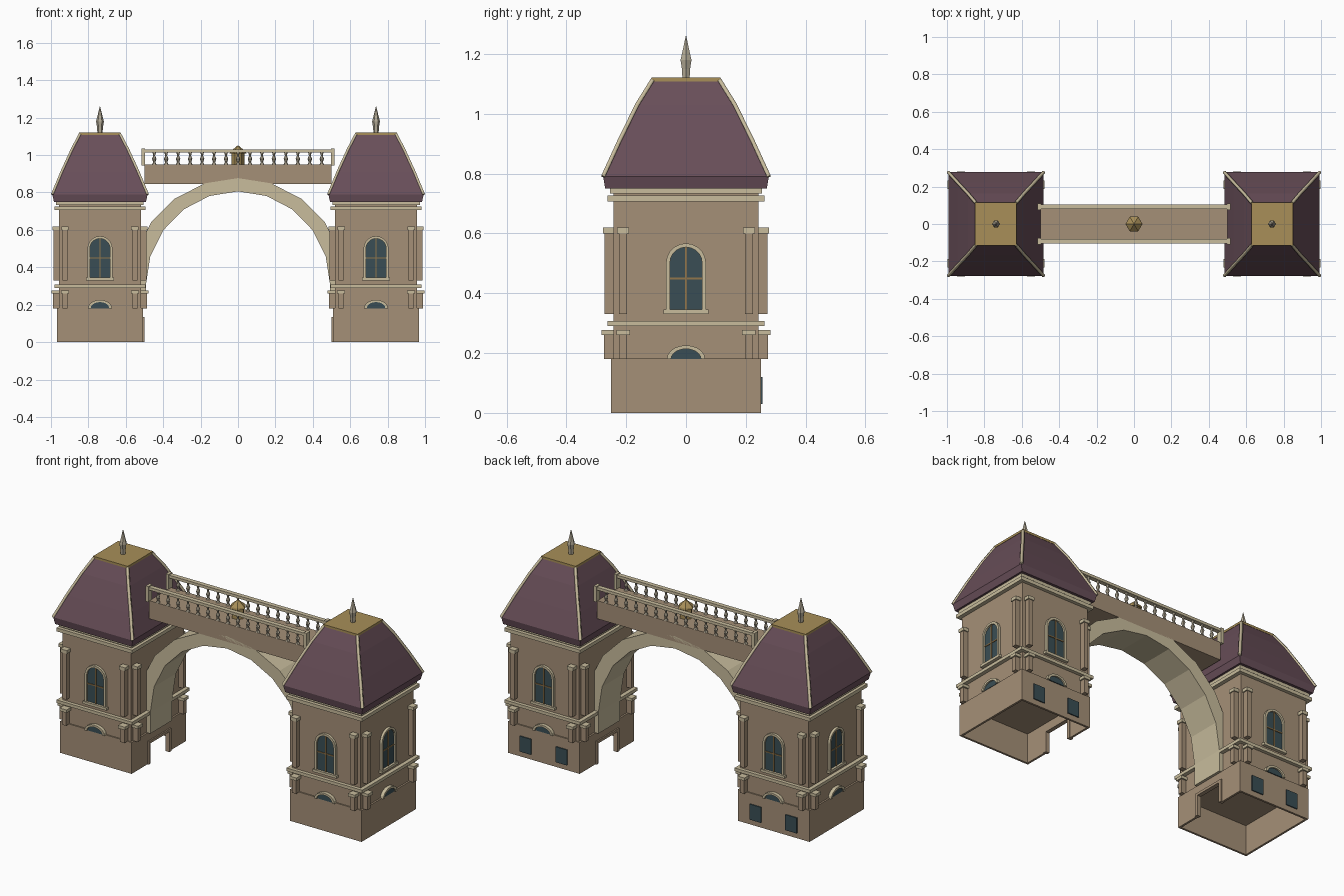
import bpy, bmesh
from math import sin, cos, pi, radians
from mathutils import Matrix, Vector

if "Cube" in bpy.data.objects:
    bpy.data.objects.remove(bpy.data.objects["Cube"], do_unlink=True)


def material(name, rgb):
    m = bpy.data.materials.new(name)
    m.use_nodes = True
    m.diffuse_color = (*rgb, 1)
    m.node_tree.nodes["Principled BSDF"].inputs["Base Color"].default_value = (*rgb, 1)
    return m


WALL = material("tan stone", (.376, .279, .185))
CREAM = material("cream stone", (.578, .503, .335))
ROOF = material("plum slate", (.138, .076, .098))
GOLD = material("gold", (.392, .275, .098))
GLASS = material("dark teal glass", (.042, .076, .089))
BRONZE = material("bronze", (.29, .18, .07))
GREY = material("weathered stone", (.46, .41, .31))


def loft(name, rings, mat, matrix=Matrix()):
    """Skin a list of equal rings and cap both ends."""
    bm = bmesh.new()
    rows = [[bm.verts.new(matrix @ Vector(p)) for p in ring] for ring in rings]
    n = len(rows[0])
    for a, b in zip(rows, rows[1:]):
        for i in range(n):
            j = (i + 1) % n
            bm.faces.new((a[i], a[j], b[j], b[i]))
    bm.faces.new(rows[0][::-1])
    bm.faces.new(rows[-1])
    bmesh.ops.recalc_face_normals(bm, faces=bm.faces)
    mesh = bpy.data.meshes.new(name)
    bm.to_mesh(mesh)
    bm.free()
    mesh.materials.append(mat)
    ob = bpy.data.objects.new(name, mesh)
    bpy.context.collection.objects.link(ob)
    return ob


def rect(hx, hy, z):
    return [(-hx, -hy, z), (hx, -hy, z), (hx, hy, z), (-hx, hy, z)]


def block(name, x, y, hx, hy, z0, z1, mat, matrix=Matrix()):
    return loft(name, [rect(hx, hy, z0), rect(hx, hy, z1)], mat,
                matrix @ Matrix.Translation((x, y, 0)))


def lathe(name, profile, sides, mat, matrix=Matrix()):
    rings = [[(r * cos(2 * pi * i / sides), r * sin(2 * pi * i / sides), z)
              for i in range(sides)] for r, z in profile]
    return loft(name, rings, mat, matrix)


def band(name, inner, outer, w0, w1, mat, matrix):
    """Solid strip between two open outlines, from depth w0 to w1."""
    rings = [[(*p, w0), (*p, w1), (*q, w1), (*q, w0)] for p, q in zip(inner, outer)]
    return loft(name, rings, mat, matrix)


def plate(name, outline, depth, mat, matrix):
    return loft(name, [[(*p, 0) for p in outline], [(*p, depth) for p in outline]], mat, matrix)


def arc(rx, rz, zc, steps, foot=None):
    """Arch outline, with straight legs down to foot if given."""
    pts = [(rx * cos(pi * i / steps), zc + rz * sin(pi * i / steps)) for i in range(steps + 1)]
    return pts if foot is None else [(rx, foot)] + pts + [(-rx, foot)]


UPRIGHT = Matrix(((1, 0, 0, 0), (0, 0, -1, 0), (0, 1, 0, 0), (0, 0, 0, 1)))


def wall_frame(cx, angle, offset):
    """Frame on a tower wall: x across, y up, z outwards."""
    return (Matrix.Translation((cx, 0, 0)) @ Matrix.Rotation(radians(angle), 4, 'Z')
            @ Matrix.Translation((0, -offset, 0)) @ UPRIGHT)


def bar(name, u, hu, v0, v1, depth, mat, frame):
    return plate(name, [(u - hu, v0), (u + hu, v0), (u + hu, v1), (u - hu, v1)], depth, mat, frame)


def arched_window(f):
    plate("window_glass", arc(.056, .056, .5, 10, .345), .004, GLASS, f)
    band("window_surround", arc(.054, .054, .5, 10, .345), arc(.067, .067, .5, 10, .345),
         0, .014, CREAM, f)
    bar("window_sill", 0, .076, .33, .345, .018, CREAM, f)
    bar("window_mullion", 0, .003, .345, .555, .008, BRONZE, f)
    bar("window_transom", 0, .054, .446, .452, .008, BRONZE, f)


def lunette(f):
    plate("lunette_glass", arc(.052, .036, .18, 10), .012, GLASS, f)
    band("lunette_surround", arc(.05, .034, .18, 10), arc(.064, .046, .18, 10), 0, .02, CREAM, f)


def pilaster(u, f):
    bar("pilaster", u, .0135, .33, .6, .029, WALL, f)
    bar("pilaster_cap", u, .02, .6, .619, .034, CREAM, f)
    bar("pedestal", u, .0135, .18, .26, .031, WALL, f)
    bar("pedestal_cap", u, .022, .26, .277, .039, CREAM, f)


def rib(cx, sx, sy, profile):
    """Square moulding that follows a roof corner."""
    curve = bpy.data.curves.new("roof_rib", 'CURVE')
    curve.dimensions = '3D'
    curve.bevel_depth = .009
    curve.bevel_resolution = 0
    curve.use_fill_caps = True
    spline = curve.splines.new('POLY')
    spline.points.add(len(profile) - 1)
    for point, (hx, hy, z) in zip(spline.points, profile):
        point.co = (cx + sx * hx, sy * hy, z, 1)
    curve.materials.append(CREAM)
    bpy.context.collection.objects.link(bpy.data.objects.new("roof_rib", curve))


ROOF_PROFILE = [(.246, .27, .75), (.255, .277, .79), (.205, .222, .91),
                (.15, .163, 1.03), (.107, .112, 1.112)]
HX, HY, T = .23, .25, .012    # base half sizes and wall thickness

for s in (1, -1):
    cx = s * .738
    at = Matrix.Translation((cx, 0, 0))

    # hollow base with a doorway towards the arch
    for sy in (1, -1):
        block("base_wall", 0, sy * (HY - T / 2), HX, T / 2, 0, .18, WALL, at)
        block("base_door_side", -s * (HX - T / 2), sy * .17, T / 2, .08, 0, .18, WALL, at)
        block("door_jamb", -s * (HX - .004), sy * .095, .012, .009, 0, .13, WALL, at)
    block("base_outer_wall", s * (HX - T / 2), 0, T / 2, HY, 0, .18, WALL, at)
    block("base_door_lintel", -s * (HX - T / 2), 0, T / 2, .09, .12, .18, WALL, at)
    block("door_head", -s * (HX - .004), 0, .012, .104, .118, .133, WALL, at)
    block("base_top", 0, 0, HX, HY, .172, .182, WALL, at)
    for u in (-.115, .115):
        bar("base_window", u, .037, .03, .12, .006, GLASS, wall_frame(cx, 180, HY))

    # upper storey and horizontal mouldings
    block("tower_wall", 0, 0, .22, .243, .18, .752, WALL, at)
    block("belt_course", 0, 0, .243, .263, .29, .308, CREAM, at)
    block("lower_cornice", 0, 0, .243, .263, .706, .726, CREAM, at)
    block("upper_cornice", 0, 0, .234, .254, .733, .752, CREAM, at)

    # openings and paired pilasters on each wall
    for angle, offset, reach in ((0, .243, .187), (90, .22, .21),
                                 (180, .243, .187), (270, .22, .21)):
        f = wall_frame(cx, angle, offset)
        for side in (1, -1):
            pilaster(side * reach, f)
        if angle != (270 if s > 0 else 90):
            arched_window(f)
            lunette(f)

    # mansard roof, platform and finial
    loft("roof", [rect(*p) for p in ROOF_PROFILE], ROOF, at)
    for sx in (1, -1):
        for sy in (1, -1):
            rib(cx, sx, sy, ROOF_PROFILE[1:])
    block("roof_platform", 0, 0, .111, .116, 1.108, 1.121, GOLD, at)
    lathe("finial", [(.014, 1.12), (.016, 1.15), (.021, 1.18), (.012, 1.215), (.001, 1.26)],
          6, GREY, at)

# arch between the towers
band("arch", arc(.493, .503, .303, 10, .18), arc(.574, .574, .303, 10, .18),
     -.1, .1, CREAM, UPRIGHT)

# bridge deck with balustrades
block("bridge_deck", 0, 0, .5, .1, .845, .95, WALL)
first = lathe("baluster", [(.012, .95), (.006, .962), (.012, .98), (.005, .997), (.01, 1.016)],
              6, GREY)
mesh = first.data
bpy.data.objects.remove(first)
for sy in (1, -1):
    y = sy * .092
    block("handrail", 0, y, .51, .013, 1.014, 1.03, CREAM)
    for sx in (1, -1):
        block("rail_end_post", sx * .507, y, .009, .017, .945, 1.035, CREAM)
    for i in range(-7, 8):
        ob = bpy.data.objects.new("baluster", mesh)
        ob.location = (i * .064, y, 0)
        bpy.context.collection.objects.link(ob)

# small lantern in the middle of the deck
lathe("lantern_body", [(.034, .95), (.034, 1.01)], 6, GOLD)
lathe("lantern_cap", [(.045, 1.008), (.042, 1.018), (.001, 1.052)], 6, GOLD)
